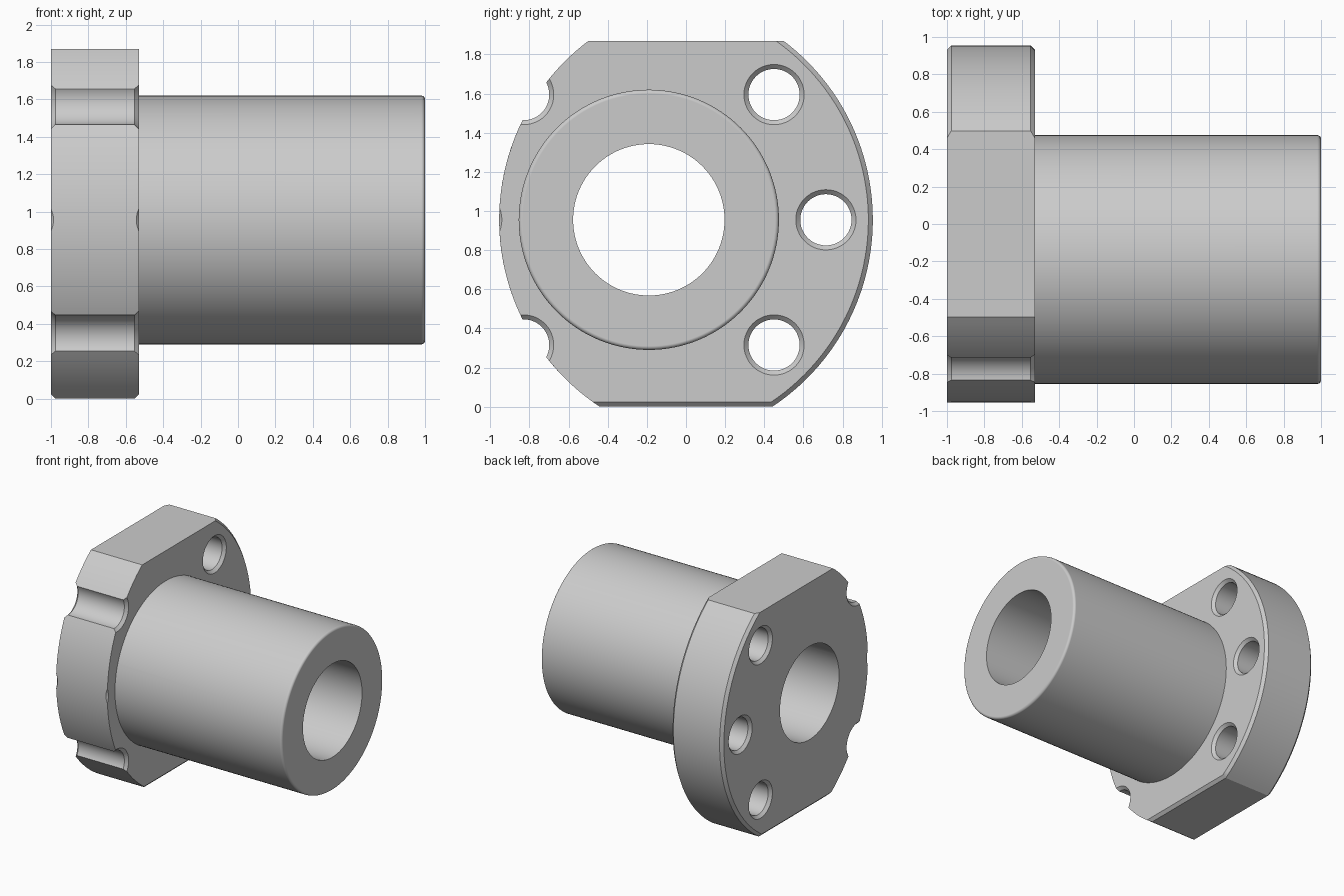
import bpy, bmesh, math
from mathutils import Vector

if "Cube" in bpy.data.objects:
    bpy.data.objects.remove(bpy.data.objects["Cube"], do_unlink=True)

AXIS_Y, AXIS_Z = -0.19, 0.955      # centre line of sleeve and bore
BACK, SHOULDER, TIP = -1.0, -0.53, 1.0
RIM, TOP, BEVEL = 1.145, 1.87, 0.023

steel = bpy.data.materials.new("grey steel")
steel.use_nodes = True
GREY = (0.6, 0.6, 0.6, 1)
steel.diffuse_color = GREY
steel.node_tree.nodes["Principled BSDF"].inputs["Base Color"].default_value = GREY


def loft(name, rings):
    """Solid through matching rings of points, capped at both ends."""
    bm = bmesh.new()
    loops = [[bm.verts.new(p) for p in ring] for ring in rings]
    n = len(loops[0])
    for a, b in zip(loops, loops[1:]):
        for i in range(n):
            j = (i + 1) % n
            bm.faces.new((a[i], a[j], b[j], b[i]))
    bm.faces.new(loops[0])
    bm.faces.new(loops[-1])
    bmesh.ops.recalc_face_normals(bm, faces=bm.faces)
    mesh = bpy.data.meshes.new(name)
    bm.to_mesh(mesh)
    bm.free()
    mesh.materials.append(steel)
    obj = bpy.data.objects.new(name, mesh)
    bpy.context.collection.objects.link(obj)
    return obj


def round_solid(name, y, z, stations, sides):
    """Turned solid along x from (x, radius) stations."""
    angles = [math.tau * i / sides for i in range(sides)]
    return loft(name, [[(x, y + r * math.cos(a), z + r * math.sin(a)) for a in angles]
                       for x, r in stations])


def flange_ring(x, inset):
    """Two opposed arcs with flats at top and bottom; inset trims rim and base."""
    ring = []
    for side, radius in ((1, RIM - inset), (-1, RIM)):
        low = math.asin((inset - AXIS_Z) / radius)
        high = math.asin((TOP - AXIS_Z) / radius)
        steps = 48
        arc = [low + (high - low) * i / steps for i in range(steps + 1)]
        if side < 0:
            arc.reverse()
        ring += [(x, side * (AXIS_Y + radius * math.cos(a)),
                  AXIS_Z + radius * math.sin(a)) for a in arc]
    return ring


def combine(obj, other, operation):
    other.hide_render = True
    mod = obj.modifiers.new(operation, 'BOOLEAN')
    mod.operation, mod.solver, mod.object = operation, 'EXACT', other
    bpy.ops.object.select_all(action='DESELECT')
    bpy.context.view_layer.objects.active = obj
    obj.select_set(True)
    bpy.ops.object.modifier_apply(modifier=mod.name)
    bpy.data.objects.remove(other, do_unlink=True)


# Flange with chamfered rim and base
bushing = loft("flanged_bushing", [
    flange_ring(BACK, BEVEL), flange_ring(BACK + BEVEL, 0),
    flange_ring(SHOULDER - BEVEL, 0), flange_ring(SHOULDER, BEVEL)])

# Sleeve with a rounded tip
R, FILLET = 0.665, 0.02
stations = [(SHOULDER - 0.2, R)]
for i in range(5):
    a = math.pi / 2 * i / 4
    stations.append((TIP - FILLET + FILLET * math.sin(a), R - FILLET + FILLET * math.cos(a)))
combine(bushing, round_solid("sleeve", AXIS_Y, AXIS_Z, stations, 128), 'UNION')

# Through bore
combine(bushing, round_solid("bore_cutter", AXIS_Y, AXIS_Z,
                             [(BACK - 0.1, 0.387), (TIP + 0.1, 0.387)], 96), 'DIFFERENCE')

# Bolt holes, countersunk on both faces; those past the short side become notches
HOLE, SINK, PITCH, OVER = 0.131, 0.154, 0.905, 0.01
for side in (1, -1):
    for degrees in (-45, 0, 45):
        a = math.radians(degrees)
        stations = [(BACK - OVER, SINK + OVER), (BACK + SINK - HOLE, HOLE),
                    (SHOULDER - SINK + HOLE, HOLE), (SHOULDER + OVER, SINK + OVER)]
        combine(bushing, round_solid("hole_cutter", AXIS_Y + side * PITCH * math.cos(a),
                                     AXIS_Z + PITCH * math.sin(a), stations, 48), 'DIFFERENCE')

bpy.ops.object.shade_smooth_by_angle(angle=math.radians(28))
weighted = bushing.modifiers.new("even shading", 'WEIGHTED_NORMAL')
weighted.keep_sharp = True
